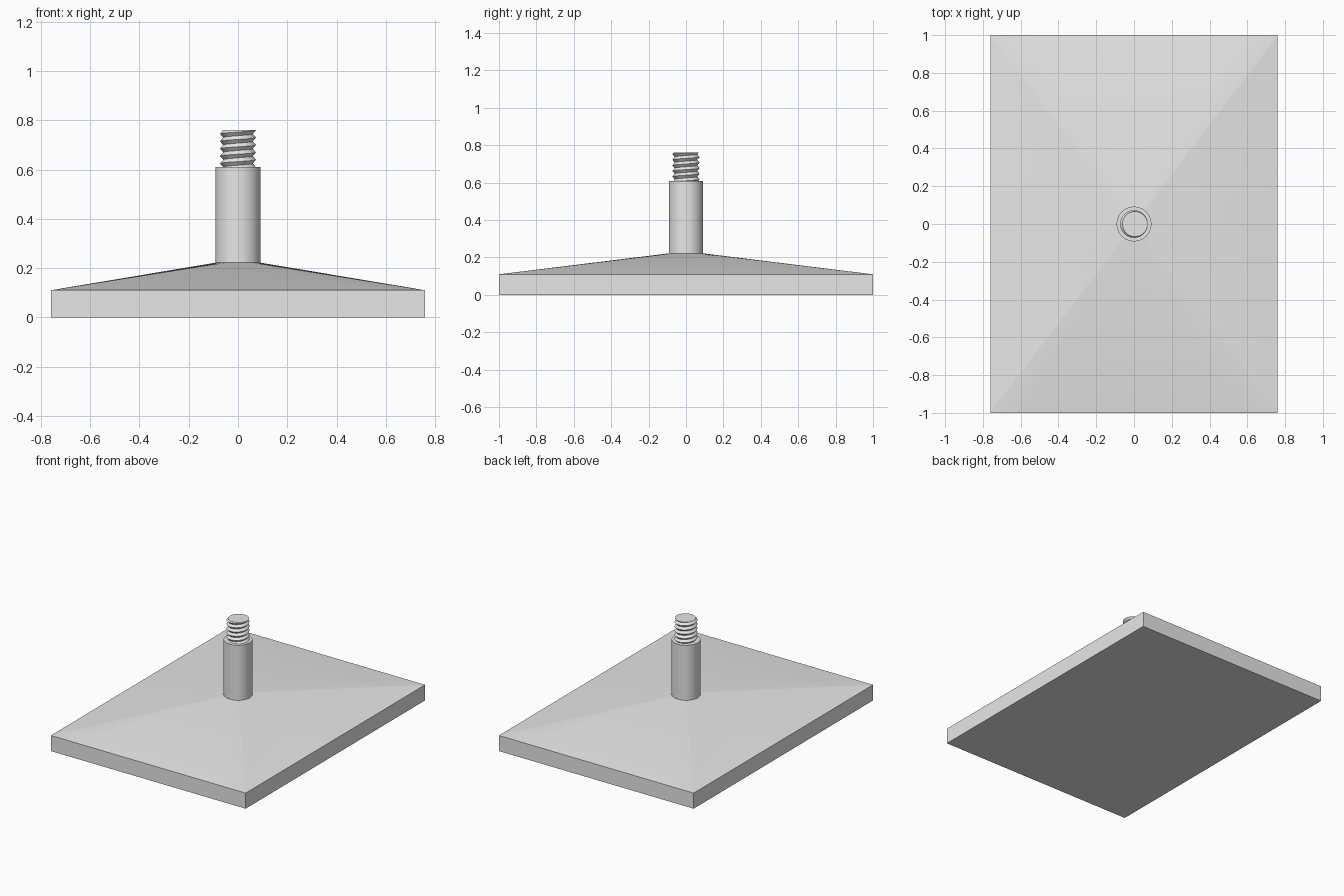
import bpy, bmesh, math

cube = bpy.data.objects.get("Cube")
if cube:
    bpy.data.objects.remove(cube, do_unlink=True)

HALF_X, HALF_Y, SLAB_TOP = 0.76, 1.0, 0.11
POST_R, POST_BOTTOM, POST_TOP = 0.092, 0.222, 0.61
ROOT_R, CREST_R, PITCH, TIP = 0.060, 0.073, 0.03, 0.76

metal = bpy.data.materials.new("plain grey")
metal.use_nodes = True
grey = (0.8, 0.8, 0.8, 1)
metal.diffuse_color = grey
metal.node_tree.nodes["Principled BSDF"].inputs["Base Color"].default_value = grey


def finish(name, bm, angle):
    bmesh.ops.recalc_face_normals(bm, faces=bm.faces)
    mesh = bpy.data.meshes.new(name)
    bm.to_mesh(mesh)
    bm.free()
    obj = bpy.data.objects.new(name, mesh)
    bpy.context.collection.objects.link(obj)
    mesh.materials.append(metal)
    bpy.ops.object.select_all(action='DESELECT')
    obj.select_set(True)
    bpy.context.view_layer.objects.active = obj
    bpy.ops.object.shade_smooth_by_angle(angle=math.radians(angle))
    return obj


def bridge(bm, low, high):
    for i in range(len(low)):
        j = (i + 1) % len(low)
        bm.faces.new((low[i], low[j], high[j], high[i]))


# Base plate: rectangular slab whose top is lofted up to the round post
bm = bmesh.new()
corner = math.atan2(HALF_Y, HALF_X)
corners = [corner, math.pi - corner, math.pi + corner, 2 * math.pi - corner]
angles = sorted([2 * math.pi * i / 48 for i in range(48)] + corners)


def on_rectangle(a, z):
    c, s = math.cos(a), math.sin(a)
    reach = min(HALF_X / max(abs(c), 1e-9), HALF_Y / max(abs(s), 1e-9))
    return bm.verts.new((reach * c, reach * s, z))


floor = [on_rectangle(a, 0) for a in angles]
rim = [on_rectangle(a, SLAB_TOP) for a in angles]
collar = [bm.verts.new((POST_R * math.cos(a), POST_R * math.sin(a), POST_BOTTOM))
          for a in angles]
bridge(bm, floor, rim)
bridge(bm, rim, collar)
bm.faces.new(floor)
bm.faces.new(collar)
finish("base_plate", bm, 20)

# Smooth round post
bm = bmesh.new()
rings = [[bm.verts.new((POST_R * math.cos(2 * math.pi * i / 48),
                        POST_R * math.sin(2 * math.pi * i / 48), z))
          for i in range(48)] for z in (POST_BOTTOM - 0.01, POST_TOP)]
bridge(bm, *rings)
for ring in rings:
    bm.faces.new(ring)
finish("post", bm, 30)

# Threaded stud: V-shaped helical thread trimmed flat at both ends
bm = bmesh.new()
STEPS, BOTTOM = 48, POST_TOP - 0.005
half_turns = 2 * math.ceil((TIP - BOTTOM) / PITCH) + 4
columns = []
for i in range(STEPS + 1):
    turn = i / STEPS
    a = 2 * math.pi * turn
    column = []
    for k in range(-half_turns, 3):
        z = TIP + PITCH * (k / 2 + turn)
        z = min(max(z, BOTTOM), TIP)
        phase = ((z - TIP) / PITCH - turn) % 1
        r = ROOT_R + (CREST_R - ROOT_R) * abs(1 - 2 * phase)
        column.append(bm.verts.new((r * math.cos(a), r * math.sin(a), z)))
    columns.append(column)
for left, right in zip(columns, columns[1:]):
    for k in range(len(left) - 1):
        bm.faces.new((left[k], right[k], right[k + 1], left[k + 1]))
bmesh.ops.remove_doubles(bm, verts=bm.verts, dist=0.0001)
bmesh.ops.holes_fill(bm, edges=[e for e in bm.edges if e.is_boundary], sides=0)
finish("threaded_stud", bm, 30)
